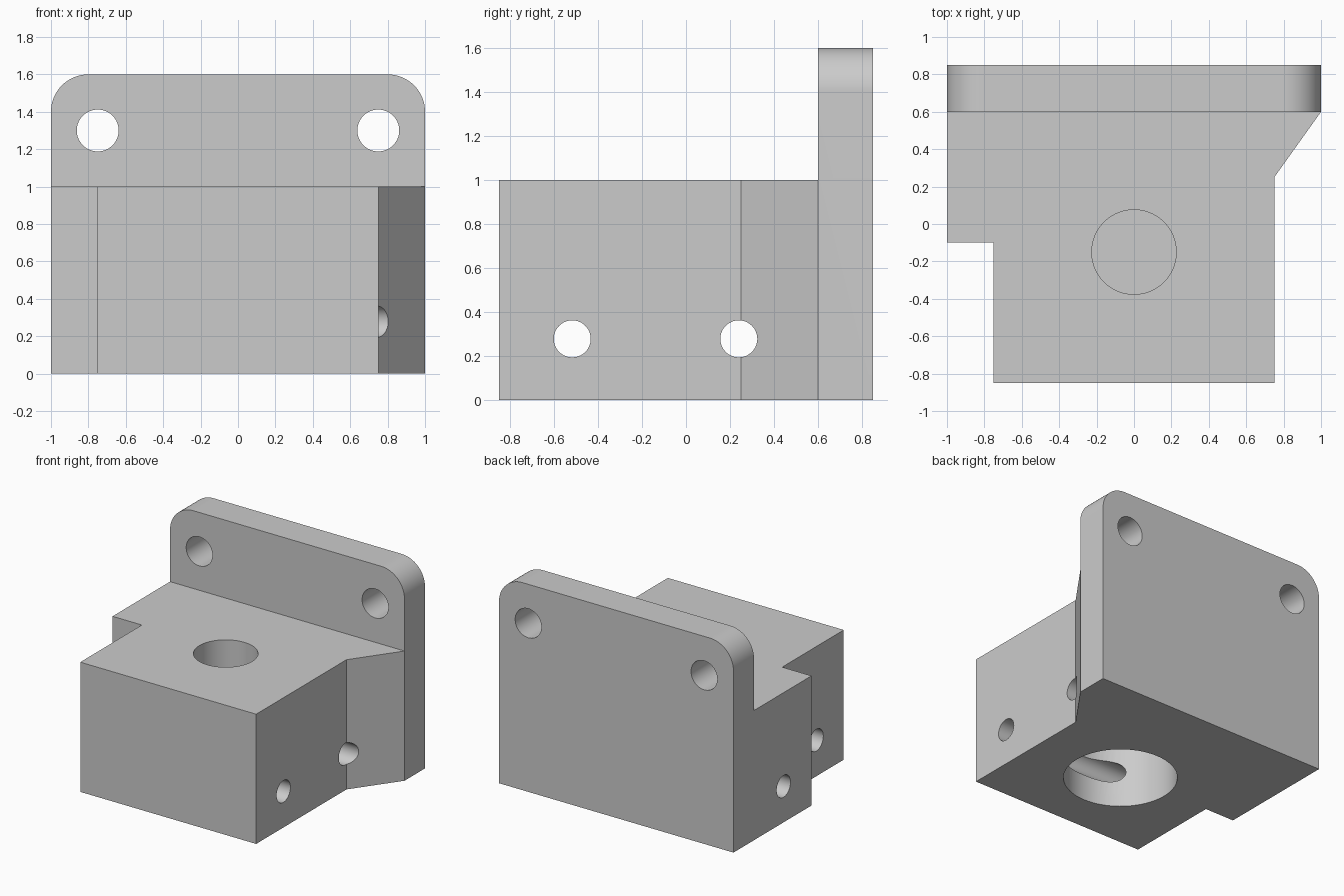
import bpy
import bmesh
import math
from mathutils import Matrix, Vector

if "Cube" in bpy.data.objects:
    bpy.data.objects.remove(bpy.data.objects["Cube"], do_unlink=True)

# One plain grey plastic for the whole bracket
grey = bpy.data.materials.new("plain grey")
grey.use_nodes = True
colour = (0.6, 0.6, 0.6, 1)
grey.diffuse_color = colour
grey.node_tree.nodes["Principled BSDF"].inputs["Base Color"].default_value = colour


def finish(bm, name):
    bmesh.ops.recalc_face_normals(bm, faces=bm.faces)
    mesh = bpy.data.meshes.new(name)
    bm.to_mesh(mesh)
    bm.free()
    mesh.materials.append(grey)
    obj = bpy.data.objects.new(name, mesh)
    bpy.context.collection.objects.link(obj)
    return obj


def prism(name, points, direction):
    """Extrude a closed outline along a direction."""
    bm = bmesh.new()
    face = bm.faces.new([bm.verts.new(p) for p in points])
    geom = bmesh.ops.extrude_face_region(bm, geom=[face])["geom"]
    verts = [g for g in geom if isinstance(g, bmesh.types.BMVert)]
    bmesh.ops.translate(bm, verts=verts, vec=direction)
    return finish(bm, name)


def drill(name, start, end, radius):
    """Round cutter running from start to end."""
    start, end = Vector(start), Vector(end)
    axis = end - start
    turn = axis.to_track_quat("Z", "Y").to_matrix().to_4x4()
    bm = bmesh.new()
    bmesh.ops.create_cone(bm, cap_ends=True, segments=64, radius1=radius,
                          radius2=radius, depth=axis.length,
                          matrix=Matrix.Translation((start + end) / 2) @ turn)
    obj = finish(bm, name)
    obj.hide_render = True
    return obj


def combine(target, other, operation):
    mod = target.modifiers.new(operation.lower(), "BOOLEAN")
    mod.operation = operation
    mod.solver = "EXACT"
    mod.object = other
    bpy.context.view_layer.objects.active = target
    bpy.ops.object.modifier_apply(modifier=mod.name)
    bpy.data.objects.remove(other, do_unlink=True)


# Block with a notch on its right and a slanted brace on its left
outline = [(-0.75, -0.85), (0.75, -0.85), (0.75, 0.25), (1, 0.6),
           (-1, 0.6), (-1, -0.1), (-0.75, -0.1)]
bracket = prism("mounting_bracket", [(x, y, 0) for x, y in outline], (0, 0, 1))

# Upright back plate with two rounded top corners
corner, steps = 0.2, 16
plate_outline = [(-1, 0.6, 0), (1, 0.6, 0)]
for side, first in ((1, 0), (-1, math.pi / 2)):
    for i in range(steps + 1):
        a = first + math.pi / 2 * i / steps
        plate_outline.append((side * (1 - corner) + corner * math.cos(a), 0.6,
                              1.6 - corner + corner * math.sin(a)))
plate = prism("back_plate", plate_outline, (0, 0.25, 0))
combine(bracket, plate, "UNION")

# Bolt holes through the plate
for x in (-0.75, 0.75):
    combine(bracket, drill("bolt_hole", (x, 0.5, 1.3), (x, 1, 1.3), 0.112), "DIFFERENCE")

# Wide socket below and narrow bore above, parted by a thin web
combine(bracket, drill("socket", (0, -0.15, -0.1), (0, -0.15, 0.63), 0.404), "DIFFERENCE")
combine(bracket, drill("bore", (0, -0.15, 0.65), (0, -0.15, 1.1), 0.226), "DIFFERENCE")

# Cross pin holes grazing the socket
for y in (-0.517, 0.24):
    combine(bracket, drill("pin_hole", (-1.2, y, 0.278), (1.2, y, 0.278), 0.084), "DIFFERENCE")

bpy.ops.object.select_all(action="DESELECT")
bracket.select_set(True)
bpy.context.view_layer.objects.active = bracket
bpy.ops.object.shade_smooth_by_angle(angle=math.radians(20))
